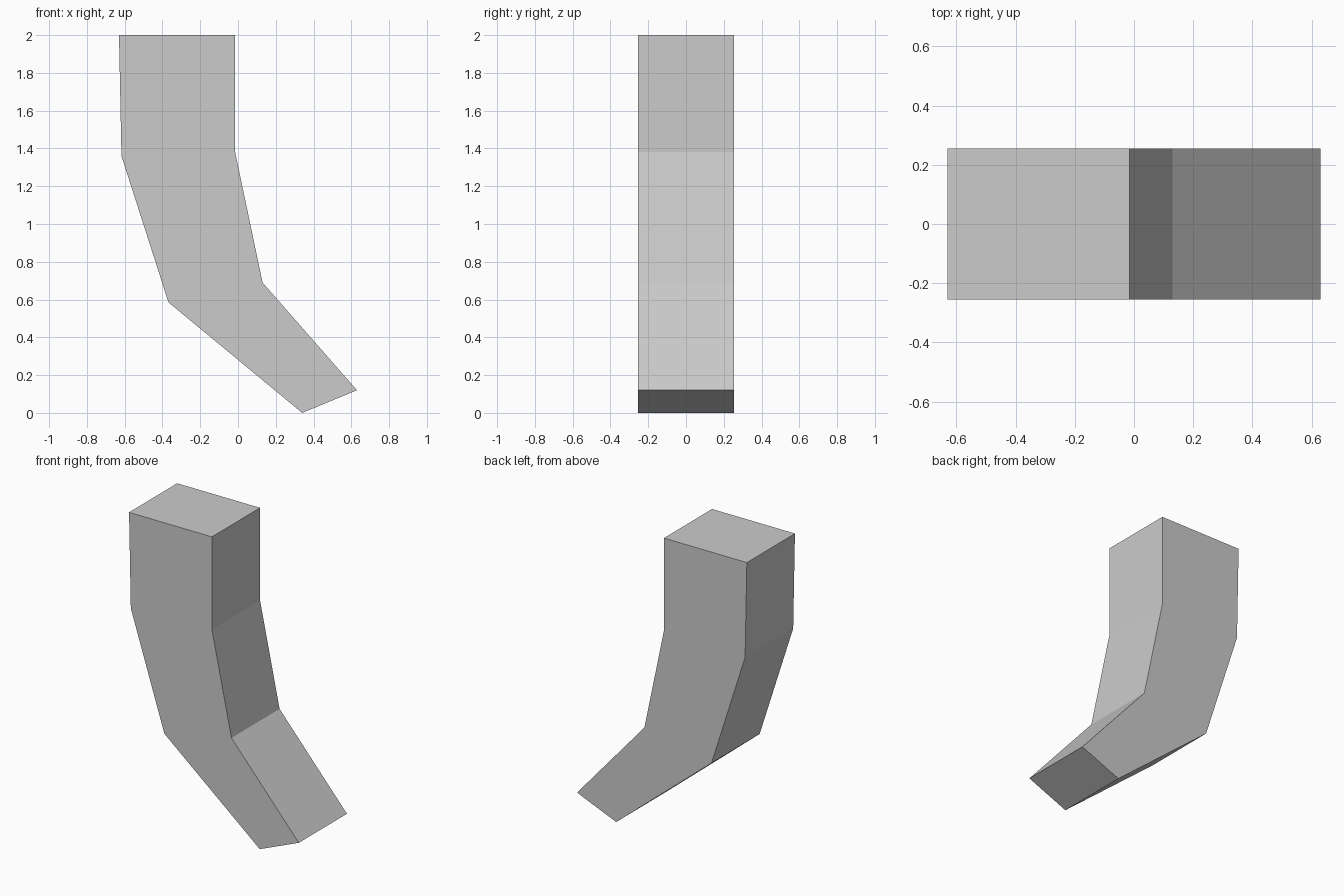
import bpy
import bmesh

cube = bpy.data.objects.get("Cube")
if cube:
    bpy.data.objects.remove(cube, do_unlink=True)

# Single plain grey
grey = bpy.data.materials.new("light_grey")
grey.use_nodes = True
colour = (0.6, 0.6, 0.6, 1)
grey.diffuse_color = colour
grey.node_tree.nodes["Principled BSDF"].inputs["Base Color"].default_value = colour

# Side outline (x, z) of the bent block, counter-clockwise from the front
HALF_DEPTH = 0.255
outline = [(-0.63, 2), (-0.617, 1.36), (-0.368, 0.585), (0.34, 0),
           (0.63, 0.12), (0.13, 0.69), (-0.015, 1.38), (-0.015, 2)]

# Fill the outline and extrude it through the depth
bm = bmesh.new()
front = bm.faces.new([bm.verts.new((x, -HALF_DEPTH, z)) for x, z in outline])
back = bmesh.ops.extrude_face_region(bm, geom=[front], use_keep_orig=True)
moved = [v for v in back["geom"] if isinstance(v, bmesh.types.BMVert)]
bmesh.ops.translate(bm, verts=moved, vec=(0, 2 * HALF_DEPTH, 0))
bmesh.ops.recalc_face_normals(bm, faces=bm.faces)

mesh = bpy.data.meshes.new("bent_block")
bm.to_mesh(mesh)
bm.free()
mesh.materials.append(grey)
block = bpy.data.objects.new("bent_block", mesh)
bpy.context.collection.objects.link(block)
